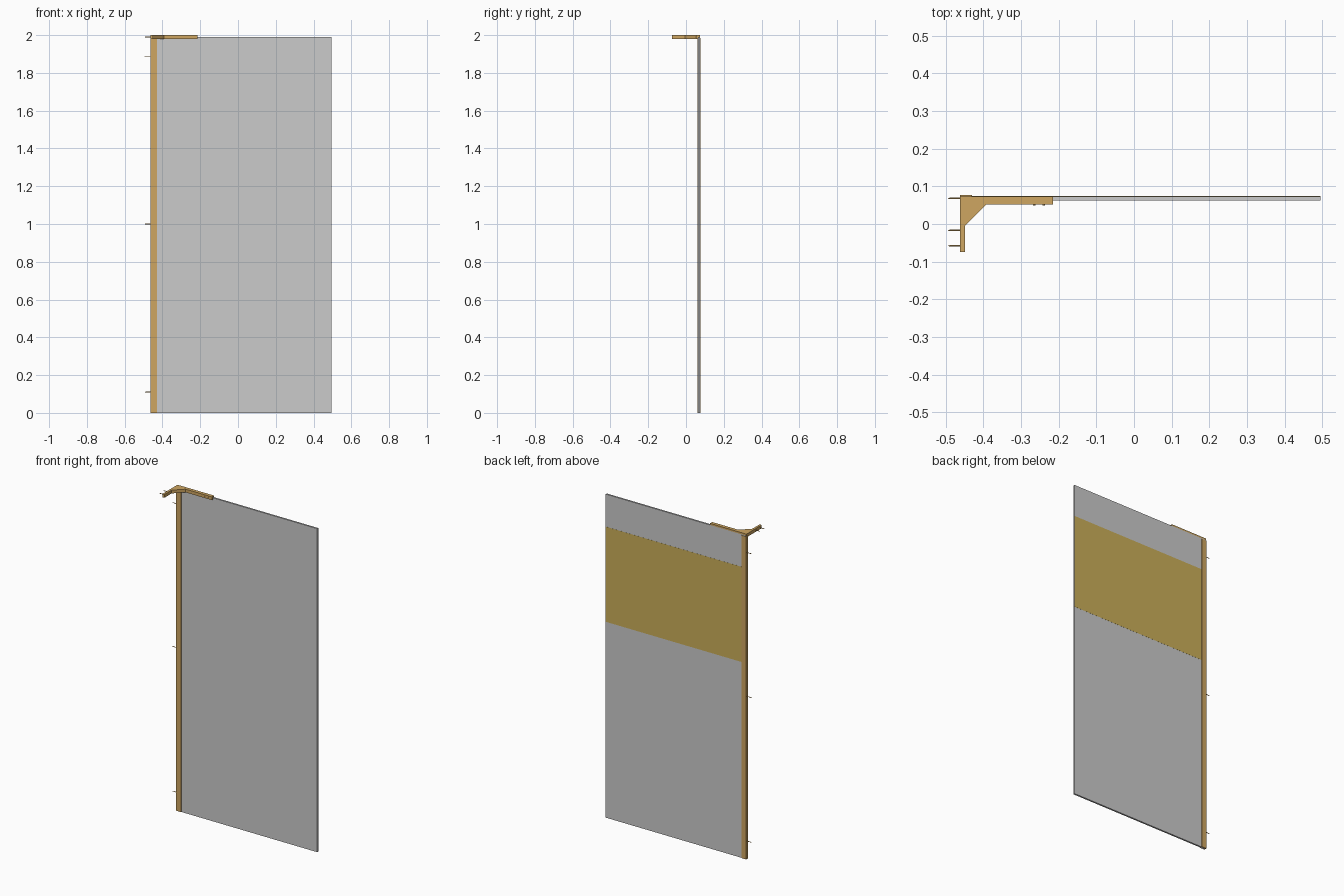
import bpy, bmesh, math
from mathutils import Matrix

if "Cube" in bpy.data.objects:
    bpy.data.objects.remove(bpy.data.objects["Cube"])


def material(name, rgb):
    m = bpy.data.materials.new(name)
    m.diffuse_color = (*rgb, 1)
    m.use_nodes = True
    m.node_tree.nodes["Principled BSDF"].inputs["Base Color"].default_value = m.diffuse_color
    return m


BRASS = material("brass", (0.62, 0.38, 0.12))
FILM = material("gold_film", (0.60, 0.43, 0.10))


def finish(bm, name, mat=None):
    bmesh.ops.recalc_face_normals(bm, faces=bm.faces)
    me = bpy.data.meshes.new(name)
    bm.to_mesh(me)
    bm.free()
    ob = bpy.data.objects.new(name, me)
    bpy.context.collection.objects.link(ob)
    if mat:
        me.materials.append(mat)
    return ob


def box(name, x, y, z, mat=None):
    return extrude(name, [(x[0], y[0]), (x[1], y[0]), (x[1], y[1]), (x[0], y[1])], z, mat)


def extrude(name, pts, z, mat=None):
    # xy profile pulled up between two heights
    bm = bmesh.new()
    face = bm.faces.new([bm.verts.new((px, py, z[0])) for px, py in pts])
    new = bmesh.ops.extrude_face_region(bm, geom=[face])["geom"]
    bmesh.ops.translate(bm, vec=(0, 0, z[1] - z[0]),
                        verts=[v for v in new if isinstance(v, bmesh.types.BMVert)])
    return finish(bm, name, mat)


def lathe(name, pts, origin, rot, mat=None, sides=16):
    # (radius, height) profile spun about z, then rotated and placed
    bm = bmesh.new()
    vs = [bm.verts.new((r, 0, h)) for r, h in pts]
    edges = [bm.edges.new(p) for p in zip(vs, vs[1:])]
    bmesh.ops.spin(bm, geom=vs + edges, cent=(0, 0, 0), axis=(0, 0, 1),
                   angle=math.tau, steps=sides)
    bmesh.ops.remove_doubles(bm, verts=bm.verts, dist=1e-5)
    bmesh.ops.transform(bm, matrix=Matrix.Translation(origin) @ rot, verts=bm.verts)
    return finish(bm, name, mat)


# Glass panel with coloured film on its back face
box("glass_panel", (-0.455, 0.495), (0.063, 0.0735), (0, 1.99))
box("film_band", (-0.43, 0.495), (0.0733, 0.0741), (1.205, 1.79), FILM)

# U-shaped wall channel gripping the glass edge
extrude("wall_channel", [(-0.463, 0.060), (-0.430, 0.060), (-0.430, 0.063), (-0.458, 0.063),
                         (-0.458, 0.0735), (-0.430, 0.0735), (-0.430, 0.077), (-0.463, 0.077)],
        (0, 1.985), BRASS)

# Top bracket: wall arm, gusset and rail in one outline, with a lip over the glass
extrude("corner_bracket", [(-0.463, -0.074), (-0.449, -0.074), (-0.449, -0.004), (-0.393, 0.052),
                           (-0.215, 0.052), (-0.215, 0.063), (-0.463, 0.063)],
        (1.98, 2.0), BRASS)
box("bracket_lip", (-0.463, -0.215), (0.063, 0.0735), (1.99, 2.0), BRASS)

# Wall screws: countersunk head, shank and point along -x
screw = [(0, 0), (0.0045, 0), (0.002, 0.006), (0.002, 0.034), (0, 0.040)]
to_left = Matrix.Rotation(-math.pi / 2, 4, 'Y')
for i, (y, z) in enumerate([(0.068, 0.11), (0.068, 1.0), (0.068, 1.885),
                            (-0.017, 1.99), (-0.058, 1.99)]):
    lathe(f"wall_screw_{i}", screw, (-0.4555, y, z), to_left, BRASS)

# Small clamp screws on the front of the rail
button = [(0, -0.002), (0.003, -0.002), (0.003, 0.002), (0, 0.002)]
for i, x in enumerate((-0.265, -0.24)):
    lathe(f"clamp_screw_{i}", button, (x, 0.0515, 1.99),
          Matrix.Rotation(math.pi / 2, 4, 'X'), BRASS)
